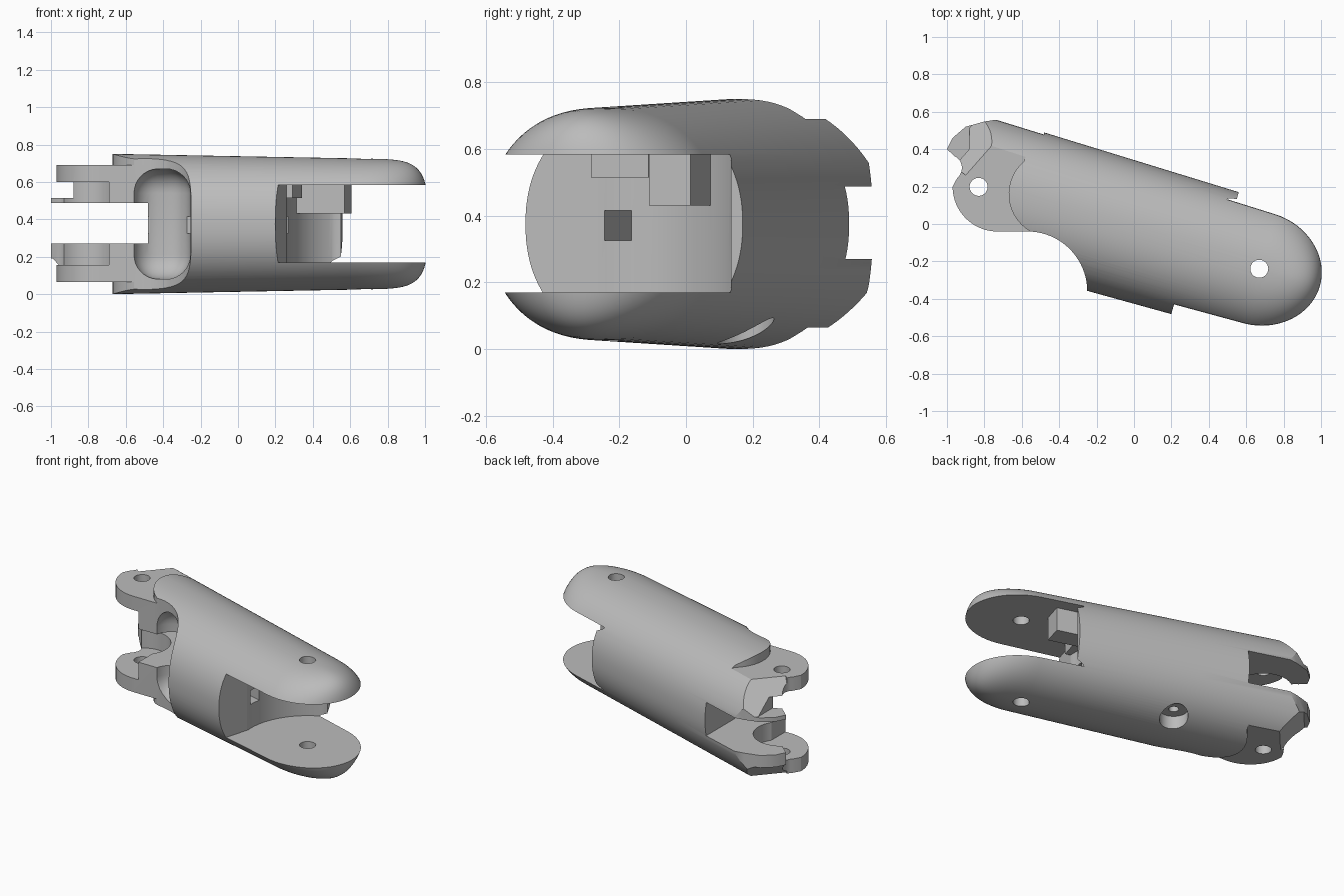
import bpy, bmesh
from math import sin, cos, pi, radians
from mathutils import Vector

if "Cube" in bpy.data.objects:
    bpy.data.objects.remove(bpy.data.objects["Cube"], do_unlink=True)

grey = bpy.data.materials.new("light_grey")
grey.use_nodes = True
grey.diffuse_color = (0.5, 0.5, 0.5, 1)
grey.node_tree.nodes["Principled BSDF"].inputs["Base Color"].default_value = (0.5, 0.5, 0.5, 1)

# Link axis in plan: s runs from knuckle to tip, n runs across
U, N = Vector((0.96, -0.28)), Vector((0.28, 0.96))
MID = 0.375
KNUCKLE, TIP = -0.853, 0.71


def plan(s, n):
    p = U * s + N * (n - 0.042)
    return p.x, p.y


def make(name, rings):
    """Skin a stack of equal point rings and cap both ends."""
    bm = bmesh.new()
    loops = [[bm.verts.new(p) for p in ring] for ring in rings]
    count = len(loops[0])
    for a, b in zip(loops, loops[1:]):
        for i in range(count):
            j = (i + 1) % count
            bm.faces.new((a[i], a[j], b[j], b[i]))
    bm.faces.new(loops[0][::-1])
    bm.faces.new(loops[-1])
    bmesh.ops.recalc_face_normals(bm, faces=bm.faces)
    mesh = bpy.data.meshes.new(name)
    bm.to_mesh(mesh)
    bm.free()
    mesh.materials.append(grey)
    ob = bpy.data.objects.new(name, mesh)
    bpy.context.collection.objects.link(ob)
    return ob


def prism(name, pts, z0, z1):
    return make(name, [[(x, y, z) for x, y in pts] for z in (z0, z1)])


def box(name, x0, x1, y0, y1, z0, z1):
    return prism(name, [(x0, y0), (x1, y0), (x1, y1), (x0, y1)], z0, z1)


def link_box(name, s0, s1, n0, n1, z0, z1):
    corners = [(s0, n0), (s1, n0), (s1, n1), (s0, n1)]
    return prism(name, [plan(*c) for c in corners], z0, z1)


def arc(cx, cy, r, a0, a1, steps):
    angles = [radians(a0 + (a1 - a0) * i / steps) for i in range(steps + 1)]
    return [(cx + r * cos(a), cy + r * sin(a)) for a in angles]


def disc(name, s, n, r, z0, z1):
    return prism(name, [plan(*p) for p in arc(s, n, r, 0, 360, 48)[:-1]], z0, z1)


def apply(ob, mod):
    bpy.context.view_layer.objects.active = ob
    bpy.ops.object.modifier_apply(modifier=mod.name)


def boolean(ob, tool, operation="DIFFERENCE"):
    tool.hide_render = True
    mod = ob.modifiers.new("shape", "BOOLEAN")
    mod.operation, mod.solver, mod.object = operation, "EXACT", tool
    apply(ob, mod)
    bpy.data.objects.remove(tool, do_unlink=True)


# Tapered superelliptic shell with a blunter, rounded tip
def shell_ring(angle):
    power = 2 / 2.2
    w = max(max(cos(angle), 0) ** power, 0.02)
    h = abs(sin(angle)) ** power * (1 if angle > 0 else -1)
    reach = 0.345 * max(1 - abs(h) ** 4.5, 0.0001) ** (1 / 4.5)
    outline = [(-1.3, -w), (-0.3, -w)]
    outline += [(TIP + reach * x, w * y) for x, y in arc(0, 0, 1, -90, 90, 32)]
    outline += [(-0.3, w), (-1.3, w)]
    ring = []
    for s, n in outline:
        t = s - KNUCKLE
        ring.append((*plan(s, n * (0.381 - 0.014 * t)), MID + h * (0.378 - 0.018 * t)))
    return ring


body = make("finger_link", [shell_ring(-pi / 2 + pi * i / 56) for i in range(57)])

# Outline of the knuckle end, with its stop notch and front hollow
edge = [(-0.72, 0.56), (-0.8, 0.548), (-0.9, 0.52), (-0.97, 0.46), (-1, 0.4)]
edge += arc(-0.99, 0.3, 0.07, 65, -50, 10)
edge += arc(-0.73, 0.2, 0.24, 180, 270, 16)
edge += arc(-0.57, -0.36, 0.32, 90, 0, 20)
edge += [(-0.25, -0.9), (1.3, -0.9), (1.3, 0.9), (-0.72, 0.9)]
boolean(body, prism("outline", edge, -0.2, 1), "INTERSECT")

# Flat ear faces above and below the knuckle
ear = [(-1.3, -0.2), (-0.56, -0.2)] + arc(-0.44, 0.16, 0.23, 240, 130, 14)
ear += [(-0.57, 0.385), (-0.74, 0.45), (-0.78, 0.8), (-1.3, 0.8)]
boolean(body, prism("ear_top", ear, 0.69, 1))
boolean(body, prism("ear_bottom", ear, -0.3, 0.065))


# Sloped facets on the stop behind the knuckle
def facet(name, profile):
    along, out = Vector((0.66, 0.75)), Vector((-0.75, 0.66))
    rings = []
    for t in (-0.4, 0.4):
        rings.append([(*(along * t + out * m), z) for m, z in profile])
    return make(name, rings)


boolean(body, facet("facet_top", [(0.84, 0.7), (1.0, 0.515), (1.3, 0.515), (1.3, 0.7)]))
boolean(body, facet("facet_bottom", [(0.84, 0.05), (1.0, 0.19), (1.3, 0.19), (1.3, 0.05)]))

# Space between the ears
boolean(body, disc("knuckle_recess", KNUCKLE, 0, 0.17, 0.155, 0.6))
boolean(body, box("front_recess", -1.2, -0.69, -0.4, 0.2, 0.155, 0.6))
boolean(body, box("knuckle_slot", -1.2, -0.48, -0.6, 0.8, 0.27, 0.487))
boolean(body, box("stop_gap", -1.2, -0.88, -0.6, 0.8, 0.515, 0.6))

# Rounded hollow that clears the neighbouring link
hollow = box("hollow", -0.56, -0.255, -0.6, 0.06, 0.08, 0.67)
soft = hollow.modifiers.new("soft", "BEVEL")
soft.width, soft.segments = 0.13, 8
apply(hollow, soft)
boolean(body, hollow)

# Fork slot with a curved end wall
slot = [(0.326, -0.7), (0.326, -0.15)] + arc(TIP, 0, 0.41, 200, 130, 20)
slot += [(0.49, 0.325), (0.49, 0.7), (1.4, 0.7), (1.4, -0.7)]
boolean(body, prism("fork_slot", [plan(*p) for p in slot], 0.17, 0.583))

# Stop blocks under the upper fork arm
boolean(body, link_box("stop_block", 0.27, 0.578, 0.095, 0.225, 0.43, 0.6), "UNION")
boolean(body, link_box("wall_block", 0.25, 0.36, -0.15, 0.03, 0.515, 0.6), "UNION")

# Square cord tunnel, pin holes and screw pocket
boolean(body, link_box("tunnel", -0.7, 0.5, -0.12, -0.04, 0.325, 0.415))
for pin in (KNUCKLE, TIP):
    boolean(body, disc("pin_hole", pin, 0, 0.048, -0.2, 1))
boolean(body, disc("screw_pocket", -0.2, 0.17, 0.085, -0.2, 0.1))
boolean(body, disc("screw_hole", -0.2, 0.17, 0.03, -0.2, 0.3))

bpy.ops.object.select_all(action="DESELECT")
body.select_set(True)
bpy.context.view_layer.objects.active = body
bpy.ops.object.shade_smooth_by_angle(angle=radians(30))
